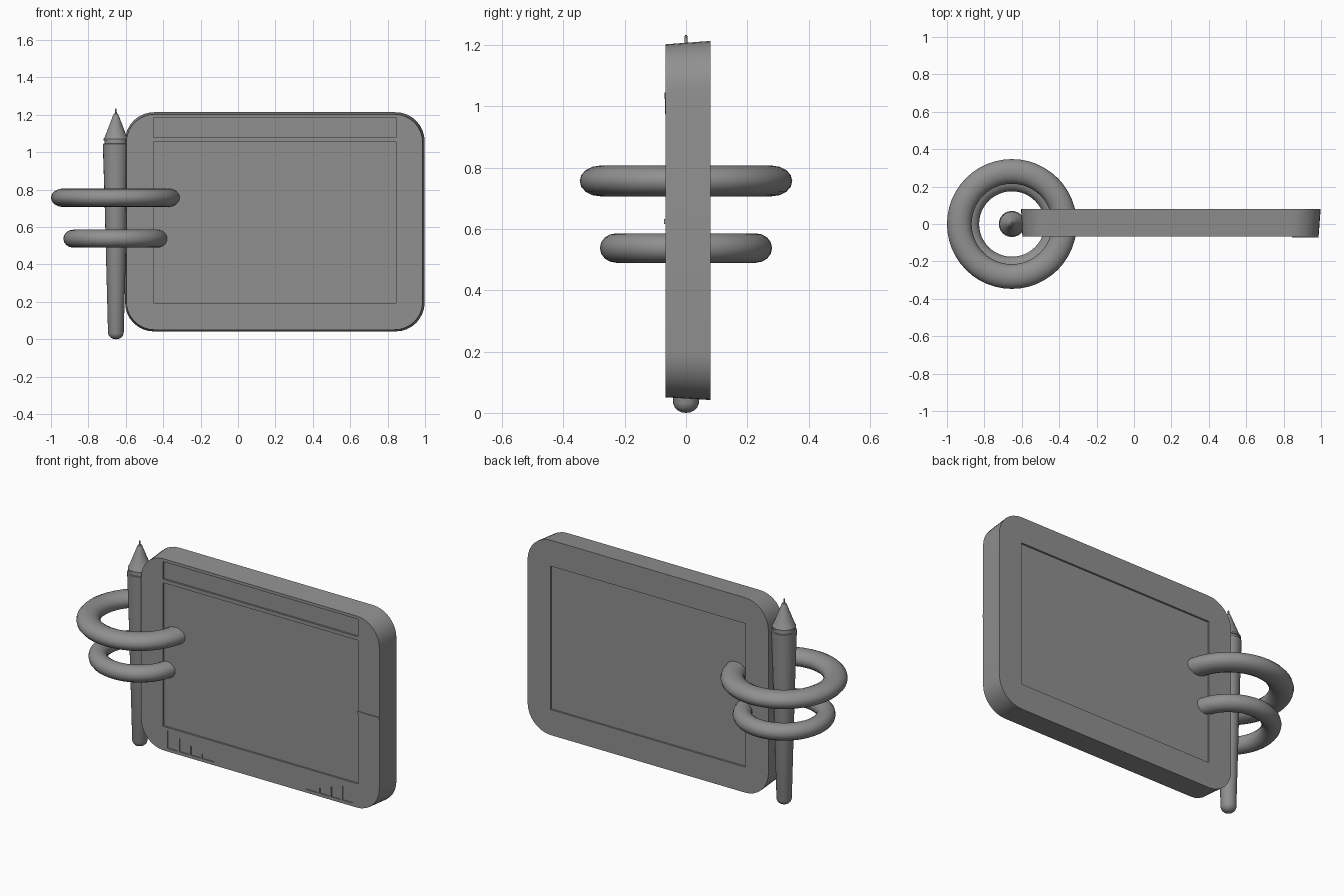
import bpy, bmesh
from math import sin, cos, pi, radians

if "Cube" in bpy.data.objects:
    bpy.data.objects.remove(bpy.data.objects["Cube"])

FRONT, BACK, DEPTH = -0.067, 0.08, 0.011
PEN_X = -0.653

grey = bpy.data.materials.new("dark_grey")
grey.diffuse_color = (0.28, 0.28, 0.28, 1)
grey.use_nodes = True
grey.node_tree.nodes["Principled BSDF"].inputs["Base Color"].default_value = grey.diffuse_color


def finish(name, bm, smooth=True):
    bmesh.ops.recalc_face_normals(bm, faces=bm.faces)
    me = bpy.data.meshes.new(name)
    bm.to_mesh(me)
    bm.free()
    me.materials.append(grey)
    ob = bpy.data.objects.new(name, me)
    bpy.context.collection.objects.link(ob)
    if smooth:
        shade(ob)
    return ob


def shade(ob):
    bpy.ops.object.select_all(action='DESELECT')
    ob.select_set(True)
    bpy.context.view_layer.objects.active = ob
    bpy.ops.object.shade_smooth_by_angle(angle=radians(32))


def rounded_rect(x0, x1, z0, z1, r, seg=8):
    pts = []
    corners = [(x1 - r, z1 - r), (x0 + r, z1 - r), (x0 + r, z0 + r), (x1 - r, z0 + r)]
    for k, (cx, cz) in enumerate(corners):
        for i in range(seg + 1):
            a = (k + i / seg) * pi / 2
            pts.append((cx + r * cos(a), cz + r * sin(a)))
    return pts


def loft(bm, a, ya, b, yb):
    """Closed prism between two xz outlines at depths ya and yb."""
    va = [bm.verts.new((x, ya, z)) for x, z in a]
    vb = [bm.verts.new((x, yb, z)) for x, z in b]
    n = len(va)
    bm.faces.new(va)
    bm.faces.new(vb[::-1])
    for i in range(n):
        j = (i + 1) % n
        bm.faces.new((va[i], va[j], vb[j], vb[i]))


def rect(x0, x1, z0, z1):
    return [(x0, z0), (x1, z0), (x1, z1), (x0, z1)]


def lathe(name, profile, x, seg, closed=False):
    """Spin an (r, z) profile round a vertical axis at x."""
    bm = bmesh.new()
    rings = []
    for r, z in profile:
        if r == 0:
            rings.append([bm.verts.new((x, 0, z))] * seg)
        else:
            rings.append([bm.verts.new((x + r * cos(2 * pi * i / seg), r * sin(2 * pi * i / seg), z))
                          for i in range(seg)])
    pairs = list(zip(rings, rings[1:])) + ([(rings[-1], rings[0])] if closed else [])
    for a, b in pairs:
        for i in range(seg):
            j = (i + 1) % seg
            vs = list(dict.fromkeys((a[i], a[j], b[j], b[i])))
            bm.faces.new(vs)
    return finish(name, bm)


# tablet body, slightly wider at the back
bm = bmesh.new()
loft(bm, rounded_rect(-0.597, 0.987, 0.051, 1.203, 0.15), FRONT,
     rounded_rect(-0.604, 0.998, 0.042, 1.214, 0.155), BACK)
tablet = finish("tablet_body", bm, False)

# shallow pockets: screen, title bar, back panel, two wedge-shaped grilles
bm = bmesh.new()
screen = rect(-0.452, 0.845, 0.195, 1.058)
for outline in (screen, rect(-0.452, 0.845, 1.08, 1.185)):
    loft(bm, outline, FRONT - 0.05, outline, FRONT + DEPTH)
loft(bm, screen, BACK + 0.05, screen, BACK - DEPTH)


def slope(x):
    return 0.07 + 0.11 * (-0.108 - x) / 0.317


for flip in (False, True):
    for x0, x1 in ((-0.422, -0.355), (-0.343, -0.28), (-0.268, -0.203), (-0.192, -0.112)):
        q = [(x0, 0.07), (x1, 0.07), (x1, slope(x1)), (x0, slope(x0))]
        if flip:
            q = [(0.387 - x, z) for x, z in q]
        loft(bm, q, FRONT - 0.05, q, FRONT + 0.006)
cutter = finish("pocket_cutter", bm, False)
cutter.hide_render = True
mod = tablet.modifiers.new("pockets", 'BOOLEAN')
mod.object = cutter
mod.operation = 'DIFFERENCE'
mod.solver = 'EXACT'
bpy.context.view_layer.objects.active = tablet
bpy.ops.object.modifier_apply(modifier="pockets")
bpy.data.objects.remove(cutter)
shade(tablet)

# thin strip on the right front border
bm = bmesh.new()
strip = rect(0.845, 0.987, 0.617, 0.633)
loft(bm, strip, FRONT - 0.005, strip, FRONT + 0.01)
finish("side_strip", bm, False)

# pen with rounded end, collar, cone and nib
lathe("pen", [(0, 0), (0.014, 0.002), (0.027, 0.008), (0.037, 0.018), (0.042, 0.032), (0.062, 0.8),
              (0.07, 1.045), (0.062, 1.046), (0.061, 1.062), (0.066, 1.063), (0.066, 1.072),
              (0.06, 1.08), (0.012, 1.205), (0.005, 1.208), (0.004, 1.232), (0, 1.234)], PEN_X, 24)

# two rings round the pen, passing through the tablet edge
for name, z, r, a, b in (("upper_ring", 0.757, 0.281, 0.066, 0.05),
                         ("lower_ring", 0.538, 0.228, 0.053, 0.048)):
    section = [(r + a * cos(2 * pi * i / 16), z + b * sin(2 * pi * i / 16)) for i in range(16)]
    lathe(name, section, PEN_X, 48, closed=True)
